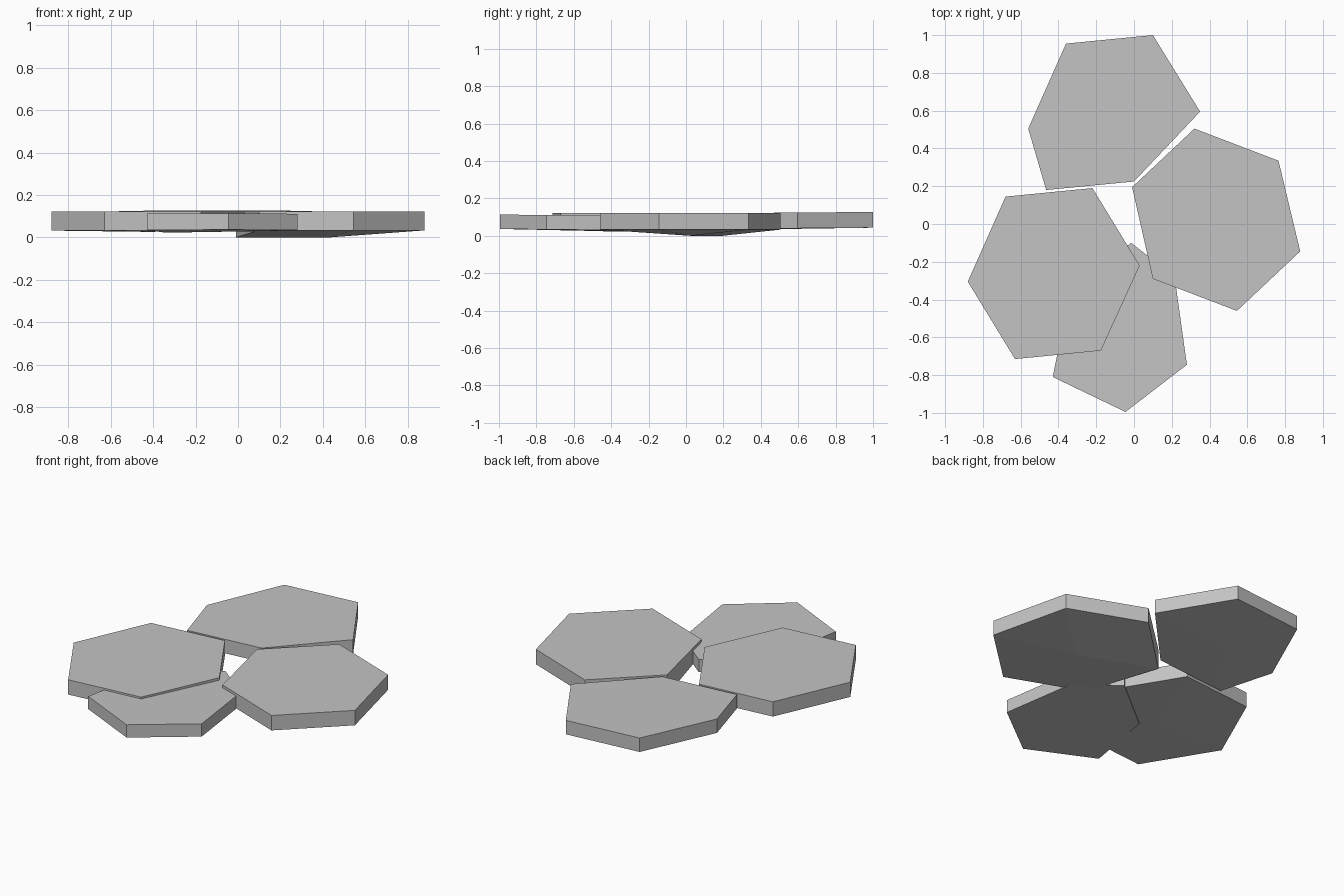
import bpy
import bmesh

# Remove the default cube
cube = bpy.data.objects.get("Cube")
if cube:
    bpy.data.objects.remove(cube, do_unlink=True)

stone = bpy.data.materials.new("stone_grey")
stone.use_nodes = True
stone_colour = (0.55, 0.55, 0.55, 1.0)
stone.diffuse_color = stone_colour
stone.node_tree.nodes["Principled BSDF"].inputs["Base Color"].default_value = stone_colour


def make_slab(name, outline, top, thickness, belly, slope_y=0.0, dips=None):
    """Six-sided slab: gently tilted top, underside fanned from a middle point."""
    dips = dips or {}
    bm = bmesh.new()
    count = len(outline)
    mid_x = sum(p[0] for p in outline) / count
    mid_y = sum(p[1] for p in outline) / count
    upper, lower = [], []
    for index, (x, y) in enumerate(outline):
        z = top + slope_y * (y - mid_y)
        upper.append(bm.verts.new((x, y, z)))
        lower.append(bm.verts.new((x, y, dips.get(index, z - thickness))))
    middle = bm.verts.new((mid_x, mid_y, belly))
    bm.faces.new(upper)
    for i in range(count):
        j = (i + 1) % count
        bm.faces.new((upper[i], lower[i], lower[j], upper[j]))
        bm.faces.new((lower[i], middle, lower[j]))
    bmesh.ops.recalc_face_normals(bm, faces=bm.faces)
    mesh = bpy.data.meshes.new(name)
    bm.to_mesh(mesh)
    bm.free()
    mesh.materials.append(stone)
    slab = bpy.data.objects.new(name, mesh)
    bpy.context.scene.collection.objects.link(slab)
    return slab


# Back slab, rising slightly to the rear
make_slab("back_slab",
          [(-0.36, 0.955), (0.10, 1.0), (0.35, 0.595),
           (0.0, 0.225), (-0.465, 0.18), (-0.56, 0.505)],
          top=0.124, thickness=0.084, belly=0.037, slope_y=0.008)

# Left slab, its underside sagging to the ground at the inner corner
make_slab("left_slab",
          [(0.32, 0.505), (0.765, 0.335), (0.88, -0.145),
           (0.545, -0.46), (0.10, -0.29), (-0.01, 0.195)],
          top=0.123, thickness=0.09, belly=0.0, dips={5: 0.0})

# Right slab, overlapping the front one
make_slab("right_slab",
          [(-0.68, 0.145), (-0.22, 0.19), (0.03, -0.22),
           (-0.175, -0.67), (-0.63, -0.715), (-0.88, -0.305)],
          top=0.121, thickness=0.089, belly=0.026)

# Front slab, tucked under its neighbours
make_slab("front_slab",
          [(-0.015, -0.10), (0.215, -0.28), (0.28, -0.745),
           (-0.045, -0.995), (-0.43, -0.81), (-0.34, -0.36)],
          top=0.109, thickness=0.077, belly=0.027, slope_y=-0.01,
          dips={5: 0.022})
